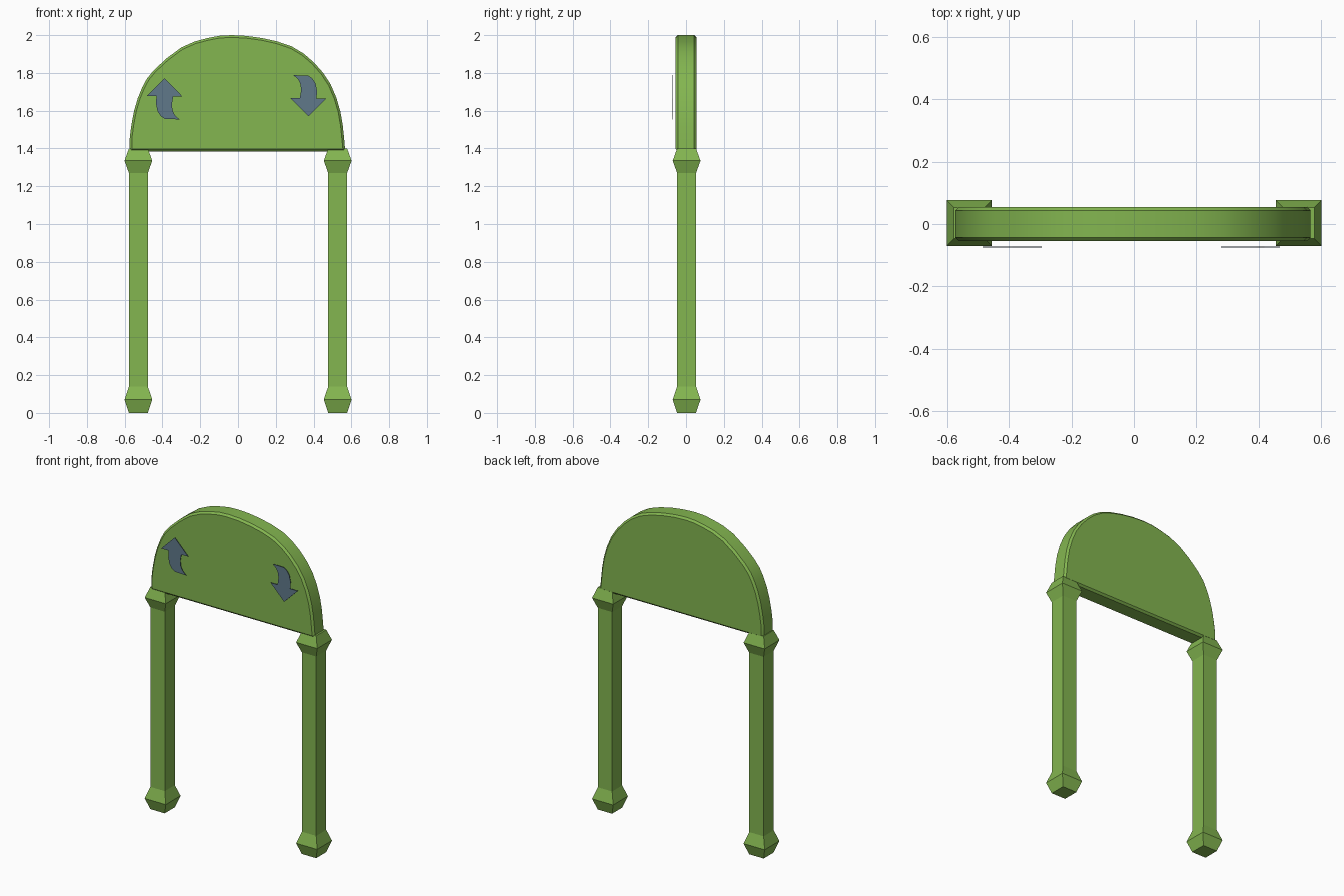
import bpy, bmesh
from mathutils import Vector

if "Cube" in bpy.data.objects:
    bpy.data.objects.remove(bpy.data.objects["Cube"])


def material(name, rgb):
    m = bpy.data.materials.new(name)
    m.diffuse_color = (*rgb, 1)
    m.use_nodes = True
    m.node_tree.nodes["Principled BSDF"].inputs["Base Color"].default_value = m.diffuse_color
    return m


GREEN = material("leaf_green", (0.228, 0.465, 0.080))
BLUE = material("slate_blue", (0.115, 0.190, 0.255))


def finish(name, bm, mat):
    bmesh.ops.recalc_face_normals(bm, faces=bm.faces)
    me = bpy.data.meshes.new(name)
    bm.to_mesh(me)
    bm.free()
    me.materials.append(mat)
    ob = bpy.data.objects.new(name, me)
    bpy.context.collection.objects.link(ob)
    return ob


def loft(bm, rings):
    """Skin equal-length rings of points and cap both ends."""
    vs = [[bm.verts.new(p) for p in r] for r in rings]
    n = len(vs[0])
    for a, b in zip(vs, vs[1:]):
        for i in range(n):
            j = (i + 1) % n
            bm.faces.new((a[i], a[j], b[j], b[i]))
    bm.faces.new(vs[0])
    bm.faces.new(vs[-1])


# square posts with flared collars at both ends
POST = [(0, .05), (.07, .0735), (.14, .05), (1.27, .05), (1.335, .0735), (1.40, .05)]
for side, x in (("left", -.5275), ("right", .5275)):
    bm = bmesh.new()
    loft(bm, [[(x + sx * h, .003 + sy * h, z)
               for sx, sy in ((-1, -1), (1, -1), (1, 1), (-1, 1))] for z, h in POST])
    finish(side + "_post", bm, GREEN)

# arched panel, slightly lopsided, with chamfered rims
ARCH = [(-.572, 1.385), (-.573, 1.46), (-.55, 1.60), (-.508, 1.722), (-.445, 1.815),
        (-.30, 1.935), (-.16, 1.985), (-.035, 2.0), (.125, 1.985), (.285, 1.94),
        (.40, 1.857), (.49, 1.74), (.542, 1.595), (.561, 1.46), (.567, 1.385)]


def spline(pts, steps):
    """Catmull-Rom curve through the points."""
    p = [Vector(q) for q in pts]
    p = [p[0] * 2 - p[1]] + p + [p[-1] * 2 - p[-2]]
    out = []
    for a, b, c, d in zip(p, p[1:], p[2:], p[3:]):
        for k in range(steps):
            t = k / steps
            out.append(0.5 * (2 * b + (c - a) * t + (2 * a - 5 * b + 4 * c - d) * t * t
                              + (3 * b - a - 3 * c + d) * t ** 3))
    return out + [p[-2]]


outer = spline(ARCH, 2)


def inset(d):
    pts = []
    n = len(outer)
    for i, p in enumerate(outer):
        t = (outer[min(i + 1, n - 1)] - outer[max(i - 1, 0)]).normalized()
        q = p + Vector((t.y, -t.x)) * d
        if i in (0, n - 1):
            q.y = p.y + d
        pts.append(q)
    return pts


inner = inset(.012)
bm = bmesh.new()
loft(bm, [[(p.x, y, p.y) for p in ring] for y, ring in
          ((-.055, inner), (-.043, outer), (.043, outer), (.055, inner))])
panel = finish("arched_panel", bm, GREEN)
bpy.context.view_layer.objects.active = panel
panel.select_set(True)
bpy.ops.object.shade_smooth_by_angle(angle=0.4)

# bent arrows floating in front of the panel; the right one is the left turned half round
ARROW = [(-.389, 1.772), (-.484, 1.678), (-.432, 1.678), (-.434, 1.635), (-.426, 1.597),
         (-.408, 1.570), (-.387, 1.556), (-.310, 1.554), (-.335, 1.577), (-.347, 1.603),
         (-.350, 1.635), (-.343, 1.676), (-.295, 1.676)]
CX, CZ = -.008, 1.671
for name, s in (("up_arrow", 1), ("down_arrow", -1)):
    pts = [(CX + s * (x - CX), CZ + s * (z - CZ)) for x, z in ARROW]
    bm = bmesh.new()
    loft(bm, [[(x, y, z) for x, z in pts] for y in (-.0745, -.0715)])
    finish(name, bm, BLUE)
